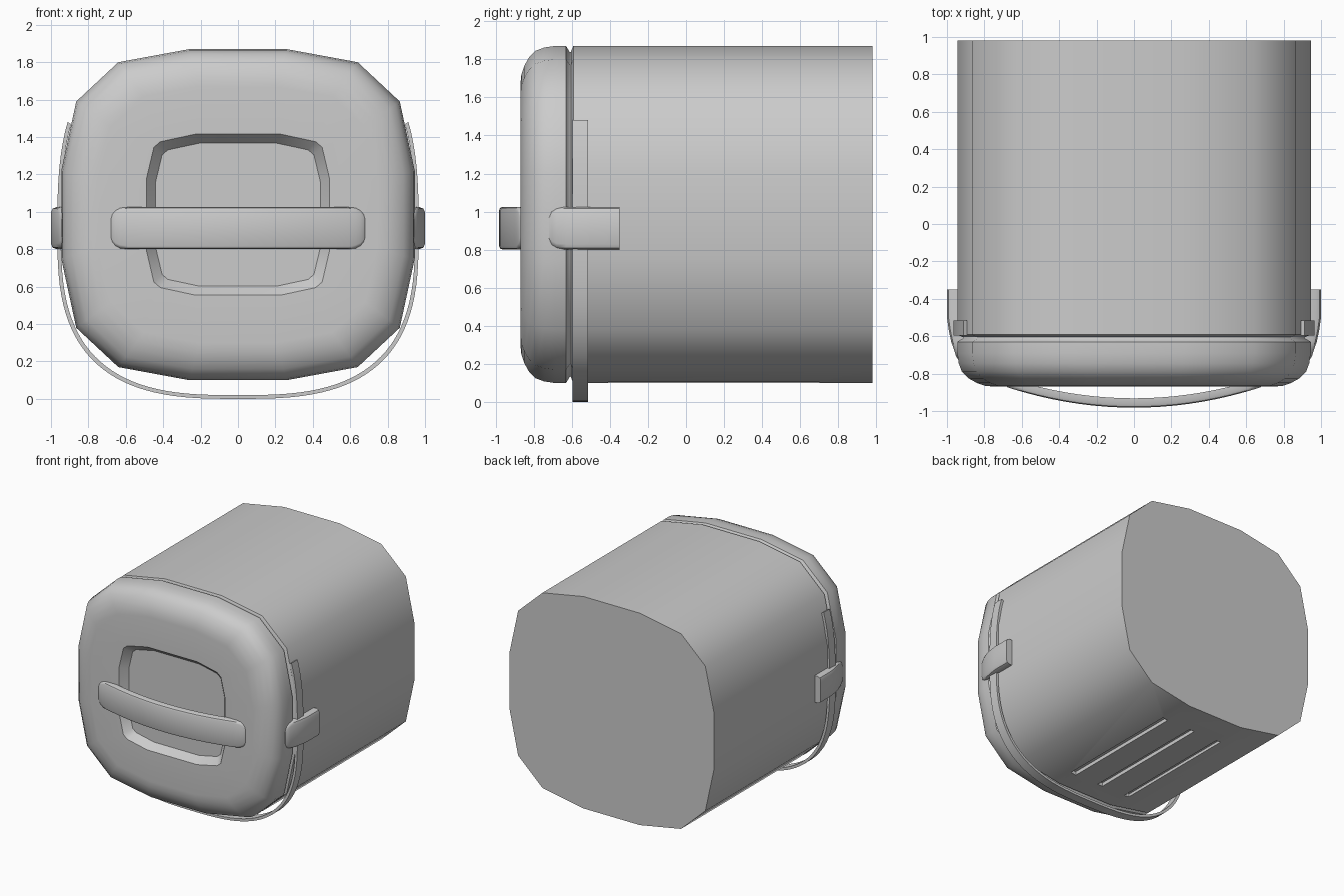
import bpy, bmesh, math

if "Cube" in bpy.data.objects:
    bpy.data.objects.remove(bpy.data.objects["Cube"], do_unlink=True)

GREY = (0.6, 0.6, 0.6, 1.0)
grey = bpy.data.materials.new("plain grey")
grey.use_nodes = True
grey.diffuse_color = GREY
grey.node_tree.nodes["Principled BSDF"].inputs["Base Color"].default_value = GREY

MID = 0.985          # height of the body axis
GRIP = 0.913         # height of the strap and clips


def loft(name, rings, smooth=40):
    """Skin a list of equal rings and close both ends."""
    bm = bmesh.new()
    loops = [[bm.verts.new(p) for p in ring] for ring in rings]
    for a, b in zip(loops, loops[1:]):
        for i in range(len(a)):
            j = (i + 1) % len(a)
            bm.faces.new((a[i], a[j], b[j], b[i]))
    bm.faces.new(loops[0])
    bm.faces.new(loops[-1])
    bmesh.ops.recalc_face_normals(bm, faces=bm.faces)
    mesh = bpy.data.meshes.new(name)
    bm.to_mesh(mesh)
    bm.free()
    mesh.materials.append(grey)
    ob = bpy.data.objects.new(name, mesh)
    bpy.context.collection.objects.link(ob)
    if smooth:
        shade(ob, smooth)
    return ob


def activate(ob):
    bpy.ops.object.select_all(action='DESELECT')
    ob.select_set(True)
    bpy.context.view_layer.objects.active = ob


def shade(ob, angle):
    activate(ob)
    bpy.ops.object.shade_smooth_by_angle(angle=math.radians(angle))


def mirrored(quarter):
    """Complete a closed outline from its upper right quarter."""
    right = quarter + [(x, -z) for x, z in reversed(quarter)]
    return right + [(-x, z) for x, z in reversed(right)]


def ring(outline, y, inset=0.0):
    w = max(x for x, z in outline)
    h = max(z for x, z in outline)
    return [(x * (1 - inset / w), y, MID + z * (1 - inset / h)) for x, z in outline]


OUTER = mirrored([(0.26, 0.885), (0.64, 0.815), (0.865, 0.605), (0.945, 0.235)])
RECESS = mirrored([(0.23, 0.43), (0.415, 0.39), (0.45, 0.36), (0.49, 0.19)])

# Body with a chamfered front rim
body = loft("body", [ring(OUTER, -0.605, 0.03), ring(OUTER, -0.592), ring(OUTER, 0.98)], 0)

# Three shallow slots cut in the underside
for x in (-0.27, 0, 0.27):
    slot = loft("slot_cutter", [
        [(x - w, y, 0.05), (x + w, y, 0.05), (x + w, y, z), (x - w, y, z)]
        for y, w, z in ((-0.41, 0.024, 0.13), (0.70, 0.024, 0.13))], 0)
    slot.hide_render = True
    activate(body)
    cut = body.modifiers.new("slot", 'BOOLEAN')
    cut.operation = 'DIFFERENCE'
    cut.solver = 'EXACT'
    cut.object = slot
    bpy.ops.object.modifier_apply(modifier=cut.name)
    bpy.data.objects.remove(slot, do_unlink=True)
shade(body, 40)

# Rounded lid with a recessed centre, separated from the body by a groove
LID = [(-0.60, 0.035), (-0.612, 0.03), (-0.63, 0.0), (-0.69, 0.0), (-0.745, 0.008),
       (-0.79, 0.025), (-0.825, 0.06), (-0.85, 0.105), (-0.865, 0.15), (-0.87, 0.2)]
loft("lid", [ring(OUTER, y, i) for y, i in LID]
     + [ring(RECESS, -0.87), ring(RECESS, -0.81, 0.048)])


def section(depth_in, depth_out, half, round_off):
    """Strip cross-section as (depth, height) with softened outer corners."""
    r = round_off
    s = 1 if depth_out > depth_in else -1
    top = [(depth_in, half), (depth_out - s * r, half),
           (depth_out - s * r * 0.3, half - r * 0.3), (depth_out, half - r)]
    return top + [(d, -h) for d, h in reversed(top)]


# Arched strap across the lid
strap = []
HALVES = [(0.68, 0.06), (0.672, 0.08), (0.655, 0.097), (0.63, 0.108), (0.59, 0.112)]
stations = HALVES + [(0.59 * (1 - i / 8), 0.112) for i in range(1, 8)]
stations = stations + [(0, 0.112)] + [(-x, h) for x, h in reversed(stations)]
for x, h in stations:
    y = -0.982 + 0.11 * (x / 0.68) ** 2
    strap.append([(x, d, GRIP + v) for d, v in section(y + 0.05, y, h, 0.018)])
loft("lid_strap", strap)

# Side clips bridging the groove
CLIP = [(-0.35, 1.0, 0.112), (-0.50, 1.0, 0.112), (-0.57, 0.99, 0.112),
        (-0.63, 0.977, 0.112), (-0.68, 0.96, 0.108), (-0.705, 0.952, 0.095),
        (-0.72, 0.945, 0.07)]
for side, label in ((1, "left"), (-1, "right")):
    loft(label + "_clip", [
        [(side * d, y, GRIP + v) for d, v in section(0.90, x, h, 0.028)]
        for y, x, h in CLIP])

# Thin carrying bail hanging under the body
LOW, HIGH, POWER = 0.9, 1.1, 2.9


def bail_point(t, shrink):
    s, c = math.sin(t), math.cos(t)
    x = (0.966 - shrink) * math.copysign(abs(s) ** (2 / POWER), s)
    z = (HIGH if c < 0 else LOW) - shrink
    return x, LOW - z * math.copysign(abs(c) ** (2 / POWER), c)


bail = []
end = math.pi / 2 + math.asin((0.58 / HIGH) ** (POWER / 2))
STEPS = 72
for i in range(STEPS + 1):
    t = end * (2 * i / STEPS - 1)
    (xo, zo), (xi, zi) = bail_point(t, 0), bail_point(t, 0.02)
    bail.append([(xo, -0.595, zo), (xo, -0.515, zo), (xi, -0.515, zi), (xi, -0.595, zi)])
loft("bail_handle", bail)
